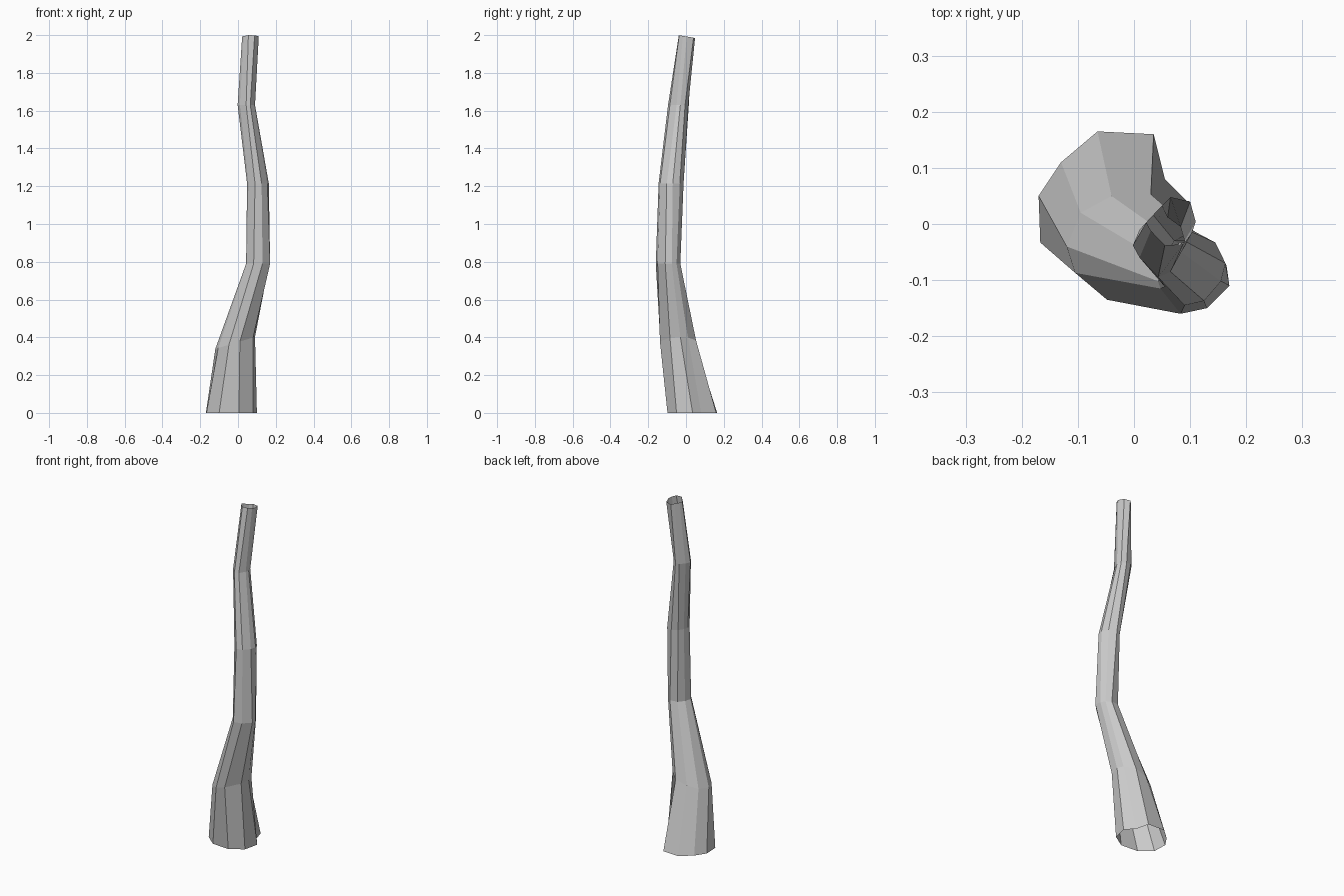
import bpy, bmesh

# Cross-sections from the ground up: (height, x tilt, y tilt, outline starting at the left)
rings = [
    (0.00, 0.0, 0.0, [(-.17, .05), (-.167, -.033), (-.10, -.09), (.005, -.098), (.08, -.05),
                      (.10, .035), (.055, .08), (.035, .16), (-.065, .165), (-.13, .11)]),
    (0.375, 0.3, 0.0, [(-.12, -.04), (-.105, -.087), (-.048, -.135), (.01, -.138), (.08, -.085),
                       (.09, -.03), (.08, .01), (.03, .053), (-.04, .05), (-.095, .02)]),
    (0.79, 0.0, 0.0, [(.043, -.102), (.047, -.115), (.083, -.16), (.13, -.15), (.17, -.11),
                      (.165, -.075), (.152, -.05), (.125, -.03), (.08, -.035), (.053, -.068)]),
    (1.215, 0.0, 0.0, [(.048, -.085), (.055, -.112), (.09, -.145), (.125, -.137), (.155, -.102),
                       (.163, -.07), (.145, -.033), (.105, -.013), (.072, -.03), (.055, -.058)]),
    (1.63, 0.0, 0.0, [(-.002, -.038), (.01, -.06), (.043, -.095), (.065, -.085), (.085, -.05),
                      (.09, -.03), (.083, -.005), (.06, .012), (.035, .015), (.01, -.01)]),
    (1.993, 0.0, -0.17, [(.022, .003), (.03, -.012), (.055, -.038), (.088, -.036), (.103, -.016),
                         (.11, .004), (.10, .04), (.065, .048), (.05, .033), (.032, .014)]),
]

# Trunk: open tube skinned through the rings
bm = bmesh.new()
loops = [[bm.verts.new((x, y, z + tx * x + ty * y)) for x, y in pts]
         for z, tx, ty, pts in rings]
for a, b in zip(loops, loops[1:]):
    for i in range(len(a)):
        j = (i + 1) % len(a)
        bm.faces.new((a[i], a[j], b[j], b[i]))

mesh = bpy.data.meshes.new("tree_trunk")
bm.to_mesh(mesh)
bm.free()
trunk = bpy.data.objects.new("tree_trunk", mesh)
bpy.context.collection.objects.link(trunk)
